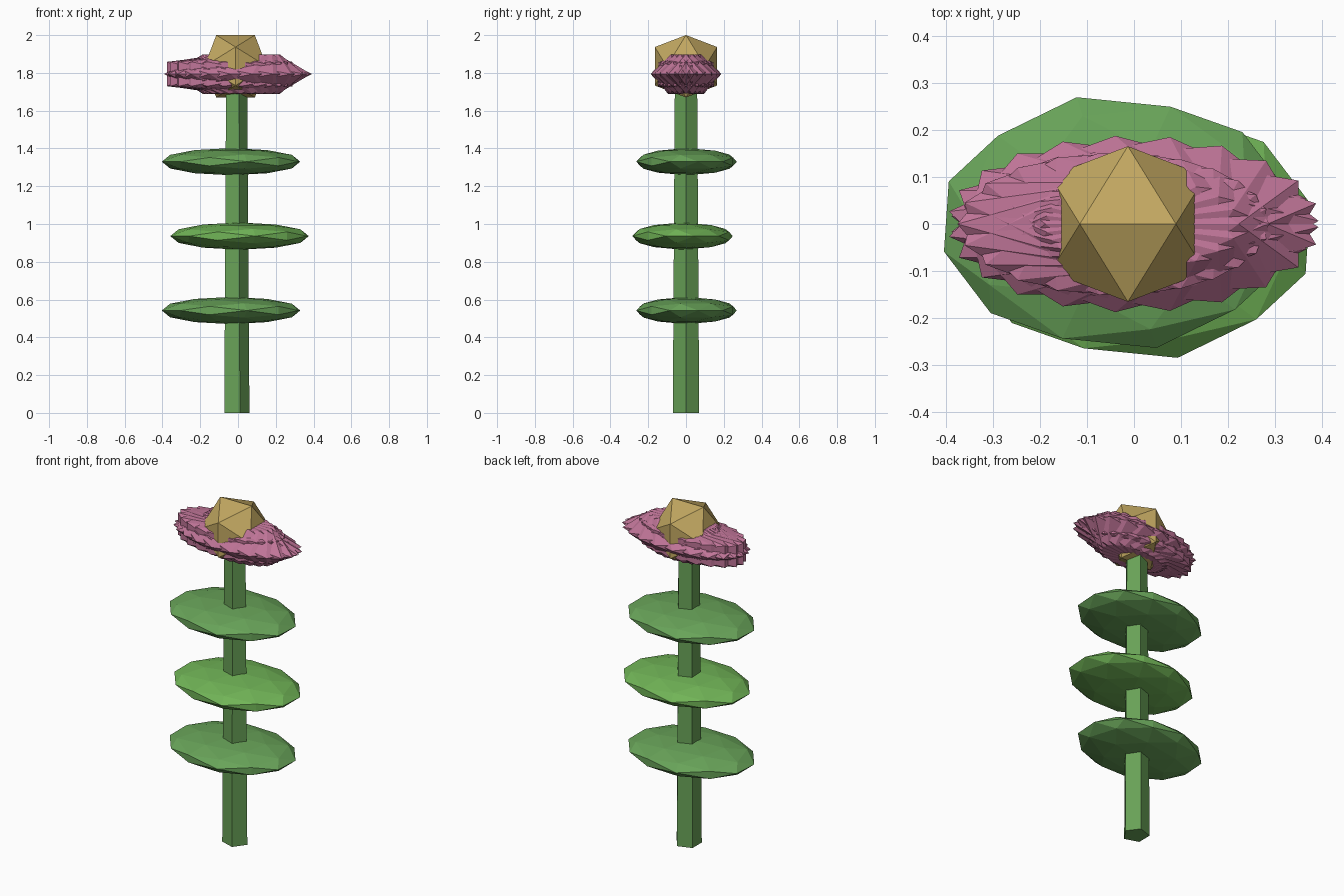
import bpy, bmesh
from math import pi, sin, cos, radians, sqrt
from mathutils import Matrix, Vector

if "Cube" in bpy.data.objects:
    bpy.data.objects.remove(bpy.data.objects["Cube"])

CX = -0.013  # stem axis


def material(name, rgb):
    m = bpy.data.materials.new(name)
    m.diffuse_color = (*rgb, 1)
    m.use_nodes = True
    m.node_tree.nodes["Principled BSDF"].inputs["Base Color"].default_value = m.diffuse_color
    return m


def finish(bm, name, mat):
    bmesh.ops.recalc_face_normals(bm, faces=bm.faces)
    me = bpy.data.meshes.new(name)
    bm.to_mesh(me)
    bm.free()
    me.materials.append(mat)
    ob = bpy.data.objects.new(name, me)
    bpy.context.collection.objects.link(ob)
    return ob


def add_ico(bm, matrix, split=False):
    """Icosahedron resting on an edge, optionally split into 80 faces."""
    part = bmesh.new()
    phi = (1 + sqrt(5)) / 2
    for a in (-1, 1):
        for b in (-phi, phi):
            for co in ((a, 0, b), (b, a, 0), (0, b, a)):
                part.verts.new(co)
    bmesh.ops.convex_hull(part, input=part.verts[:])
    if split:
        bmesh.ops.subdivide_edges(part, edges=part.edges[:], cuts=1, use_grid_fill=True)
    for v in part.verts:
        v.co = matrix @ v.co.normalized()
    tmp = bpy.data.meshes.new("tmp")
    part.to_mesh(tmp)
    part.free()
    bm.from_mesh(tmp)
    bpy.data.meshes.remove(tmp)


def place(x, y, z, sx, sy, sz):
    return Matrix.Translation((x, y, z)) @ Matrix.Diagonal((sx, sy, sz, 1))


green = material("stem_green", (0.14, 0.36, 0.095))
leaf_a = material("leaf_green", (0.14, 0.37, 0.10))
leaf_b = material("leaf_light_green", (0.165, 0.46, 0.095))
pink = material("petal_pink", (0.52, 0.175, 0.31))
gold = material("center_gold", (0.54, 0.39, 0.12))

# Tapered five-sided stem
bm = bmesh.new()
rings = []
for r, z in ((0.0735, 0.0), (0.062, 1.76)):
    rings.append([bm.verts.new((CX + r * cos(2 * pi * i / 5), r * sin(2 * pi * i / 5), z))
                  for i in range(5)])
lo, hi = rings
for i in range(5):
    j = (i + 1) % 5
    bm.faces.new((lo[i], lo[j], hi[j], hi[i]))
bm.faces.new(lo[::-1])
bm.faces.new(hi)
finish(bm, "stem", green)

# Three flattened leaf discs
spin = Matrix.Rotation(radians(13), 4, 'Z')
for name, x, y, z, mat in (("leaf_lower", -0.037, 0.003, 0.542, leaf_a),
                           ("leaf_middle", 0.008, -0.018, 0.936, leaf_b),
                           ("leaf_upper", -0.037, 0.003, 1.330, leaf_a)):
    bm = bmesh.new()
    add_ico(bm, place(x, y, z, 0.376, 0.273, 0.072) @ spin, split=True)
    finish(bm, name, mat)

# Spiky petals: overlapping icosahedra turned around the axis, squashed in y
bm = bmesh.new()
count, radius, shift = 12, 0.39, 0.03
for k in range(count):
    t = 2 * pi * k / count
    offset = Matrix.Translation(Vector((cos(t), sin(t), 0)) * shift / radius)
    add_ico(bm, place(CX, 0, 1.794, radius, radius * 0.45, 0.123)
            @ offset @ Matrix.Rotation(t / 2, 4, 'Z'))
finish(bm, "petals", pink)

# Faceted flower centre
bm = bmesh.new()
add_ico(bm, place(CX, 0, 1.835, 0.194, 0.194, 0.194))
finish(bm, "flower_center", gold)
